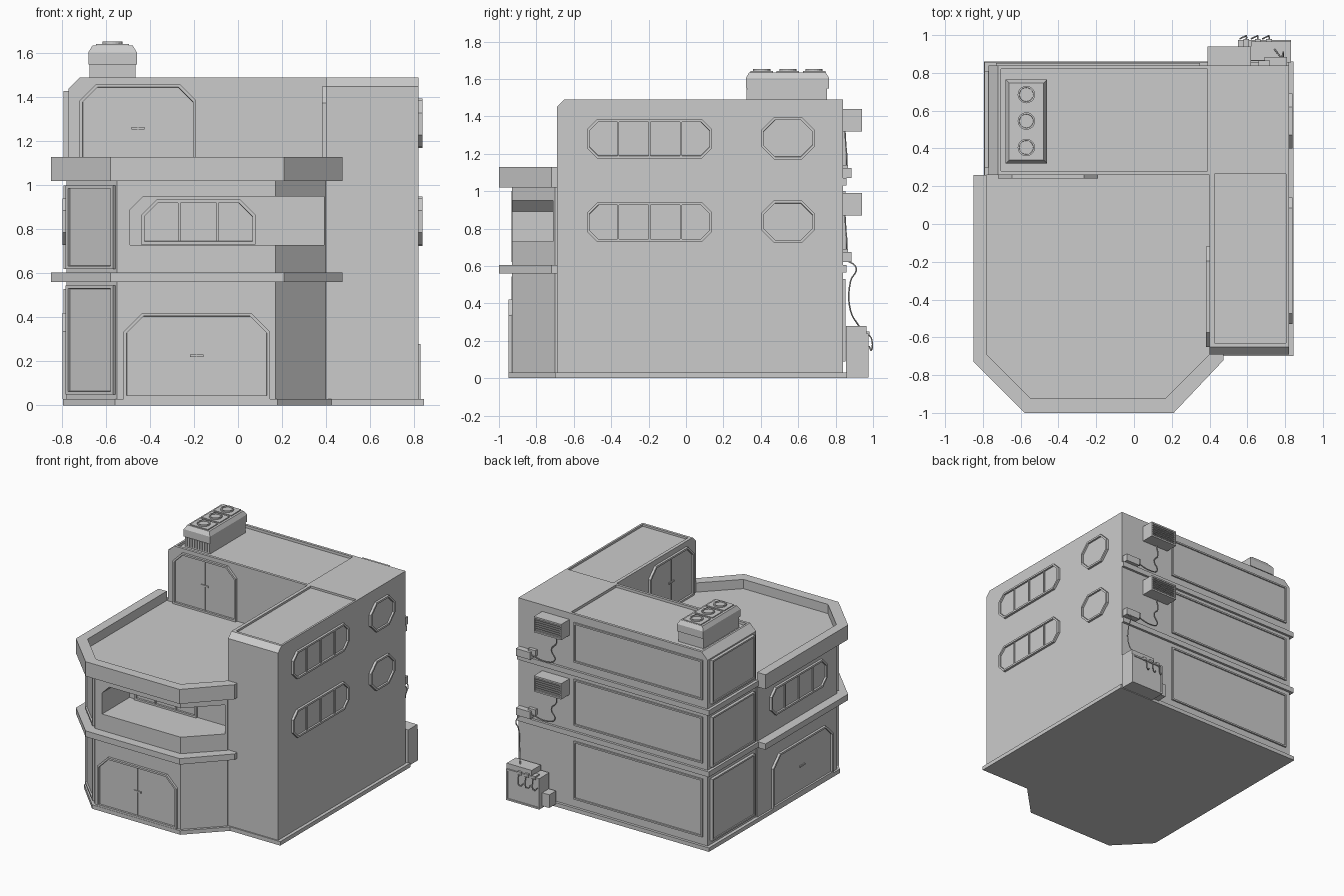
import bpy, bmesh, math
from mathutils import Matrix, Vector

if "Cube" in bpy.data.objects:
    bpy.data.objects.remove(bpy.data.objects["Cube"])

Z = Vector((0, 0, 1))
UP, FRONT, BACK, LEFT, RIGHT = (0, 0, 1), (0, -1, 0), (0, 1, 0), (-1, 0, 0), (1, 0, 0)


def prism(name, pts, depth, o=(0, 0, 0), n=UP, insets=()):
    """Extrude a 2D profile along n from o; insets = (width, depth) steps on the outer face."""
    n = Vector(n).normalized()
    u, v = (Vector((1, 0, 0)), Vector((0, 1, 0))) if n.z > .5 else (Z.cross(n), Z)
    bm = bmesh.new()
    verts = [bm.verts.new(Vector(o) + u * a + v * b) for a, b in pts]
    face = bm.faces.new(verts)
    face.normal_update()
    if face.normal.dot(n) < 0:
        face.normal_flip()
    top = bmesh.ops.extrude_face_region(bm, geom=[face], use_keep_orig=True)['geom']
    bmesh.ops.translate(bm, vec=n * depth, verts=[g for g in top if isinstance(g, bmesh.types.BMVert)])
    outer = [g for g in top if isinstance(g, bmesh.types.BMFace)]
    bmesh.ops.recalc_face_normals(bm, faces=bm.faces)
    for w, d in insets:
        bm.normal_update()
        bmesh.ops.inset_region(bm, faces=outer, thickness=w, depth=d, use_even_offset=True)
    me = bpy.data.meshes.new(name)
    bm.to_mesh(me)
    bm.free()
    ob = bpy.data.objects.new(name, me)
    bpy.context.collection.objects.link(ob)
    return ob


def rect(a, b, c, d):
    return [(a, c), (b, c), (b, d), (a, d)]


def octo(a, b, c, d, k, bottom=True):
    low = [(a, c + k), (a + k, c), (b - k, c), (b, c + k)] if bottom else [(a, c), (b, c)]
    return low + [(b, d - k), (b - k, d), (a + k, d), (a, d - k)]


def box(name, x0, x1, y0, y1, z0, z1):
    return prism(name, rect(x0, x1, y0, y1), z1 - z0, (0, 0, z0))


def cut(ob, cutter):
    m = ob.modifiers.new("cut", 'BOOLEAN')
    m.operation, m.solver, m.object = 'DIFFERENCE', 'EXACT', cutter
    bpy.context.view_layer.objects.active = ob
    bpy.ops.object.modifier_apply(modifier=m.name)
    bpy.data.objects.remove(cutter)


FRAME = ((.014, 0), (.001, -.013))


def window(name, o, n, a, b, c, d, k, panes=1, bottom=True):
    prism(name, octo(a, b, c, d, k, bottom), .018, o, n, FRAME)
    for i in range(1, panes):
        u = a + (b - a) * i / panes
        prism(name + "_mullion", rect(u - .005, u + .005, c + .012, d - .012), .014, o, n)


def door(name, o, n, a, b, c, d, k):
    prism(name, octo(a, b, c, d, k, False), .018, o, n, FRAME)
    m = (a + b) / 2
    h = c + (d - c) * .5
    prism(name + "_seam", rect(m - .002, m + .002, c, d - .014), .008, o, n)
    prism(name + "_handle", rect(m - .03, m + .03, h - .006, h + .006), .012, o, n)


def cable(name, pts):
    cu = bpy.data.curves.new(name, 'CURVE')
    cu.dimensions, cu.bevel_depth, cu.bevel_resolution, cu.resolution_u = '3D', .004, 1, 5
    s = cu.splines.new('BEZIER')
    s.bezier_points.add(len(pts) - 1)
    for p, co in zip(s.bezier_points, pts):
        p.co, p.handle_left_type, p.handle_right_type = co, 'AUTO', 'AUTO'
    bpy.context.collection.objects.link(bpy.data.objects.new(name, cu))


# Base slab
prism("base_slab", [(-.795, .86), (-.795, -.71), (-.56, -.95), (.18, -.95), (.425, -.7),
                    (.845, -.7), (.845, .86)], .03)

# Tower and rear block, chamfered on one top edge, roofs sunk inside a rim
tower = prism("tower", [(-.69, 0), (.84, 0), (.84, 1.49), (-.65, 1.49), (-.69, 1.45)], .42, (.4, 0, 0), RIGHT)
cut(tower, box("tower_roof_cutter", .425, .805, -.63, .265, 1.475, 1.6))
rear = prism("rear_block", [(-.77, 0), (.4, 0), (.4, 1.49), (-.72, 1.49), (-.77, 1.44)], .58, (0, .84, 0), FRONT)
cut(rear, box("rear_roof_cutter", -.705, .39, .28, .82, 1.47, 1.6))

# Front block with a balcony opening wrapping round the right corner
wall = [(-.78, .26), (-.78, -.70), (-.55, -.93), (.17, -.93), (.4, -.70), (.4, .26)]
front = prism("front_block", wall, 1.04)
cut(front, prism("balcony_cutter", [(-.49, .73), (.39, .73), (.39, .95), (-.43, .95), (-.49, .89)],
                 .5, (0, -.6, 0), FRONT))
window("balcony_window", (0, -.6, 0), FRONT, -.44, .08, .732, .935, .07, 3, False)

# Ledge and roof parapet
ledge = [(-.85, .26), (-.85, -.73), (-.58, -1), (.21, -1), (.475, -.72), (.475, -.69), (.4, -.69), (.4, .26)]
prism("floor_ledge", ledge, .045, (0, 0, .56))
parapet = prism("roof_parapet", ledge, .11, (0, 0, 1.02))
cut(parapet, prism("parapet_cutter", [(-.78, .3), (-.78, -.69), (-.545, -.925), (.165, -.925),
                                      (.4, -.69), (.45, -.6), (.45, .3)], .2, (0, 0, 1.06)))

# Doors
door("front_door", (0, -.93, 0), FRONT, -.52, .145, .03, .42, .085)
door("left_door", (-.78, 0, 0), LEFT, -.09, .63, .03, .42, .085)
door("roof_door_rear", (0, .26, 0), FRONT, -.72, -.19, 1.06, 1.46, .075)
door("roof_door_tower", (.4, 0, 0), LEFT, .12, .65, 1.06, 1.45, .075)

# Windows
for i, z in enumerate((.73, 1.175)):
    window("right_long_window", (.82, 0, 0), RIGHT, -.53, .14, z, z + .21, .055, 4)
    window("right_small_window", (.82, 0, 0), RIGHT, .4, .69, z - .005, z + .22, .07)
window("left_long_window", (-.78, 0, 0), LEFT, -.11, .56, .73, .94, .055, 4)

# Wall panels on the back, left and left diagonal
for z0, z1 in ((.09, .53), (.65, 1.0), (1.13, 1.43)):
    prism("back_panel", rect(-.35, .73, z0, z1), .012, (0, .84, 0), BACK, ((.012, 0), (.001, -.008)))
    prism("left_panel", rect(-.81, -.3, z0 - .03, z1), .022, (-.77, 0, 0), LEFT, ((.012, 0), (.001, -.008)))
for z0, z1 in ((.05, .545), (.62, 1.0)):
    prism("diagonal_panel", rect(.012, .315, z0, z1), .016, (-.78, -.7, 0), (-1, -1, 0),
          ((.014, 0), (.001, -.012)))

# Floor bands round the back and left of the rear block
for z in (.565, 1.03):
    box("back_band", -.79, .82, .84, .858, z, z + .04)
    box("left_band", -.792, -.77, .26, .858, z, z + .04)

# Rooftop ventilation unit
box("vent_base", -.675, -.465, .33, .755, 1.46, 1.55)
prism("vent_housing", rect(-.68, -.46, .32, .765), .055, (0, 0, 1.55), UP, ((.018, .03),))
for y in (.405, .545, .685):
    ring = [(-.57 + .046 * math.cos(t * math.pi / 10), y + .046 * math.sin(t * math.pi / 10)) for t in range(20)]
    box("fan_plate", -.645, -.495, y - .06, y + .06, 1.63, 1.642)
    prism("fan_ring", ring, .013, (0, 0, 1.64), UP, ((.009, 0), (.001, -.008)))
for i in range(10):
    x = -.665 + i * .021
    box("vent_slat", x, x + .009, .324, .335, 1.48, 1.545)

# Wall air conditioners with louvres, junction boxes and cables
for z in (.87, 1.32):
    prism("air_conditioner", rect(-.62, -.39, z, z + .12), .1, (0, .84, 0), BACK, ((.012, 0), (.001, -.012)))
    for i in range(6):
        box("louvre", .4, .61, .93, .939, z + .016 + i * .016, z + .023 + i * .016)
    box("junction_box", .69, .81, .84, .885, z - .25, z - .195)
    box("junction_bracket", .66, .72, .84, .865, z - .225, z - .18)
    cable("conditioner_cable", [(.5, .85, z), (.49, .855, z - .08), (.53, .86, z - .14),
                                (.5, .86, z - .21), (.57, .865, z - .24), (.69, .865, z - .22)])
cable("supply_cable", [(.78, .86, .63), (.79, .91, .59), (.79, .88, .52), (.78, .88, .36), (.74, .93, .27)])

# Ground generator
prism("generator_body", rect(-.83, -.55, .005, .24), .12, (0, .855, 0), BACK, ((.012, 0), (.001, -.006)))
box("generator_top", .62, .83, .855, .965, .24, .28)
box("generator_side_box", .49, .55, .86, .94, .02, .12)
for x in (.58, .64, .7):
    box("generator_terminal", x, x + .03, .93, .98, .225, .25)
    cable("generator_cable", [(x + .015, .975, .235), (x + .015, .992, .21), (x, .99, .15), (x - .02, .98, .17)])
